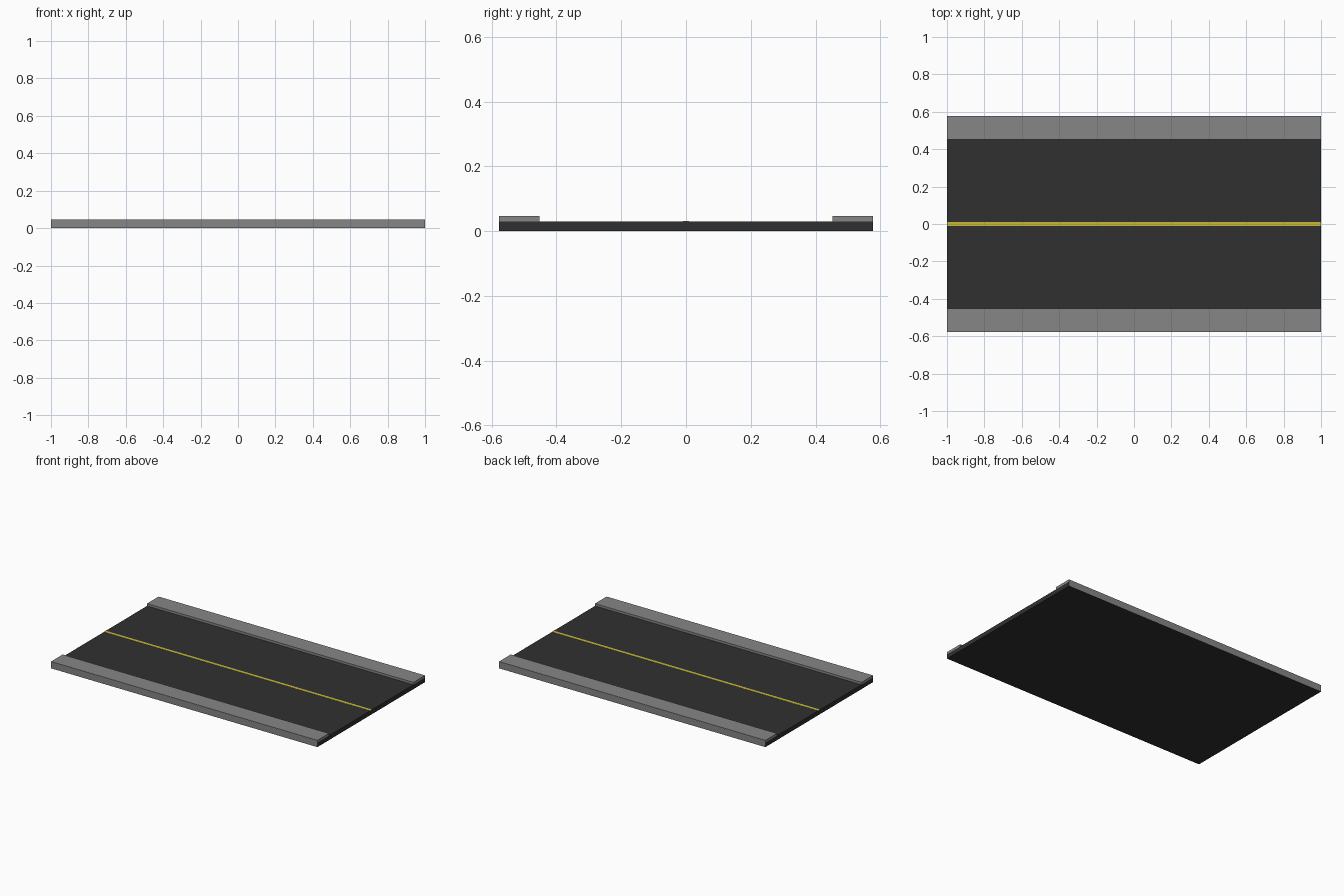
import bpy, bmesh
from mathutils import Vector

if "Cube" in bpy.data.objects:
    bpy.data.objects.remove(bpy.data.objects["Cube"])


def material(name, rgb):
    m = bpy.data.materials.new(name)
    m.diffuse_color = (*rgb, 1)
    m.use_nodes = True
    m.node_tree.nodes["Principled BSDF"].inputs["Base Color"].default_value = m.diffuse_color
    return m


ASPHALT = material("asphalt", (0.03, 0.03, 0.03))
CONCRETE = material("concrete", (0.24, 0.24, 0.24))
YELLOW = material("yellow_paint", (0.58, 0.50, 0.04))

HALF_L, HALF_W, KERB_IN = 1.0, 0.577, 0.453
ROAD_TOP, KERB_TOP = 0.03, 0.046


def box(name, y0, y1, z0, z1, mats, skip_bottom=False):
    """Full-length box along x, given its y and z limits."""
    bm = bmesh.new()
    bmesh.ops.create_cube(bm, size=1)
    bmesh.ops.scale(bm, vec=Vector((2 * HALF_L, y1 - y0, z1 - z0)), verts=bm.verts)
    bmesh.ops.translate(bm, vec=Vector((0, (y0 + y1) / 2, (z0 + z1) / 2)), verts=bm.verts)
    bm.normal_update()
    if skip_bottom:
        bottom = [f for f in bm.faces if f.normal.z < -0.5]
        bmesh.ops.delete(bm, geom=bottom, context='FACES')
    me = bpy.data.meshes.new(name)
    bm.to_mesh(me)
    bm.free()
    for m in mats:
        me.materials.append(m)
    ob = bpy.data.objects.new(name, me)
    bpy.context.collection.objects.link(ob)
    return ob


# Road slab: asphalt, with concrete on its long outer sides
road = box("road_slab", -HALF_W, HALF_W, 0, ROAD_TOP, [ASPHALT, CONCRETE])
for p in road.data.polygons:
    if abs(p.normal.y) > 0.5:
        p.material_index = 1

# Raised pavements along both edges
box("pavement_front", -HALF_W, -KERB_IN, ROAD_TOP, KERB_TOP, [CONCRETE], True)
box("pavement_back", KERB_IN, HALF_W, ROAD_TOP, KERB_TOP, [CONCRETE], True)

# Painted centre line, just proud of the asphalt
box("centre_line", -0.01, 0.01, ROAD_TOP, ROAD_TOP + 0.001, [YELLOW], True)
